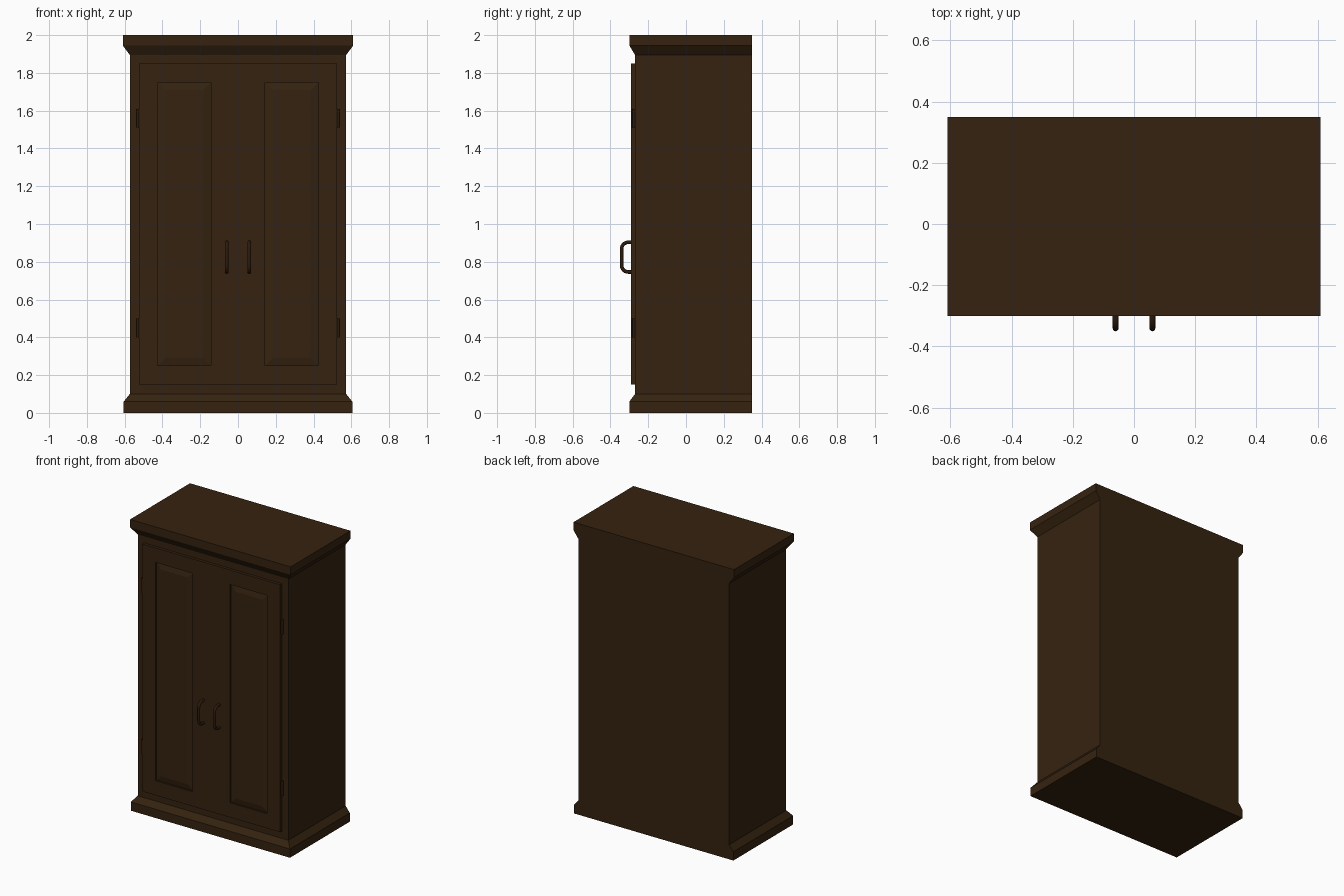
import bpy, bmesh, math
from mathutils import Vector

cube = bpy.data.objects.get("Cube")
if cube:
    bpy.data.objects.remove(cube, do_unlink=True)


def material(name, rgb):
    m = bpy.data.materials.new(name)
    m.use_nodes = True
    m.diffuse_color = (*rgb, 1)
    m.node_tree.nodes["Principled BSDF"].inputs["Base Color"].default_value = (*rgb, 1)
    return m


wood = material("dark wood", (0.036, 0.0165, 0.005))
metal = material("dark bronze", (0.026, 0.011, 0.004))

BACK, FRONT, HALF = 0.35, -0.27, 0.573
DOOR_FRONT = -0.29


def finish(bm, name, mat, smooth=False):
    bmesh.ops.recalc_face_normals(bm, faces=bm.faces)
    me = bpy.data.meshes.new(name)
    bm.to_mesh(me)
    bm.free()
    me.materials.append(mat)
    ob = bpy.data.objects.new(name, me)
    bpy.context.collection.objects.link(ob)
    if smooth:
        bpy.ops.object.select_all(action='DESELECT')
        bpy.context.view_layer.objects.active = ob
        ob.select_set(True)
        bpy.ops.object.shade_smooth_by_angle(angle=math.radians(40))
    return ob


def skin(rings, name, mat, smooth=False):
    """Join successive closed rings of points and cap both ends."""
    bm = bmesh.new()
    loops = [[bm.verts.new(p) for p in ring] for ring in rings]
    n = len(loops[0])
    for a, b in zip(loops, loops[1:]):
        for i in range(n):
            j = (i + 1) % n
            bm.faces.new((a[i], a[j], b[j], b[i]))
    bm.faces.new(loops[0])
    bm.faces.new(loops[-1])
    return finish(bm, name, mat, smooth)


def level(z, out_x, out_y):
    """Carcass outline at height z, flush at the back."""
    x, y = HALF + out_x, FRONT - out_y
    return [(-x, y, z), (x, y, z), (x, BACK, z), (-x, BACK, z)]


# Carcass with flared base and crown
skin([level(0.10, 0, 0), level(1.895, 0, 0)], "cabinet_body", wood)
skin([level(0, 0.032, 0.03), level(0.06, 0.032, 0.03), level(0.10, 0, 0)], "base_plinth", wood)
skin([level(1.895, 0, 0), level(1.945, 0.037, 0.03), level(2, 0.037, 0.03)], "crown_moulding", wood)


def panel_ring(x0, x1, z0, z1, y, inset=0):
    return [(x0 + inset, y, z0 + inset), (x1 - inset, y, z0 + inset),
            (x1 - inset, y, z1 - inset), (x0 + inset, y, z1 - inset)]


def handle_path():
    """Rounded bracket in the y-z plane: list of (y, z, tangent angle)."""
    out, top, bottom, r = -0.341, 0.903, 0.746, 0.035
    pts = [(FRONT - 0.015, top, math.pi)]
    for k in range(7):
        a = math.pi / 2 * k / 6
        pts.append((out + r - r * math.sin(a), top - r + r * math.cos(a), math.pi + a))
    for k in range(7):
        a = math.pi / 2 * k / 6
        pts.append((out + r - r * math.cos(a), bottom + r - r * math.sin(a), 1.5 * math.pi + a))
    pts.append((FRONT - 0.015, bottom, 2 * math.pi))
    return pts


for s, side in ((1, "left"), (-1, "right")):
    # Door slab with a sunken, fielded panel
    outer = (s * 0.143, s * 0.425) if s > 0 else (-0.425, -0.143)
    edge = (0, 0.524) if s > 0 else (-0.524, 0)
    skin([panel_ring(*edge, 0.15, 1.85, FRONT),
          panel_ring(*edge, 0.15, 1.85, DOOR_FRONT),
          panel_ring(*outer, 0.25, 1.75, DOOR_FRONT),
          panel_ring(*outer, 0.25, 1.75, DOOR_FRONT + 0.012),
          panel_ring(*outer, 0.25, 1.75, DOOR_FRONT + 0.003, 0.04)],
         side + "_door", wood)

    # Pull handle swept along its bracket path
    radius, rings = 0.0095, []
    for y, z, a in handle_path():
        across = Vector((0, -math.sin(a), math.cos(a)))
        rings.append([Vector((s * 0.06, y, z)) + radius * (
            math.cos(t) * Vector((1, 0, 0)) + math.sin(t) * across)
            for t in (2 * math.pi * i / 12 for i in range(12))])
    skin(rings, side + "_handle", metal, True)

    # Hinge barrels
    for z, place in ((0.45, "lower"), (1.56, "upper")):
        ring = [(s * 0.53 + 0.008 * math.cos(t), -0.277 + 0.008 * math.sin(t))
                for t in (2 * math.pi * i / 12 for i in range(12))]
        skin([[(x, y, z + h) for x, y in ring] for h in (-0.05, 0.05)],
             f"{side}_{place}_hinge", metal, True)
